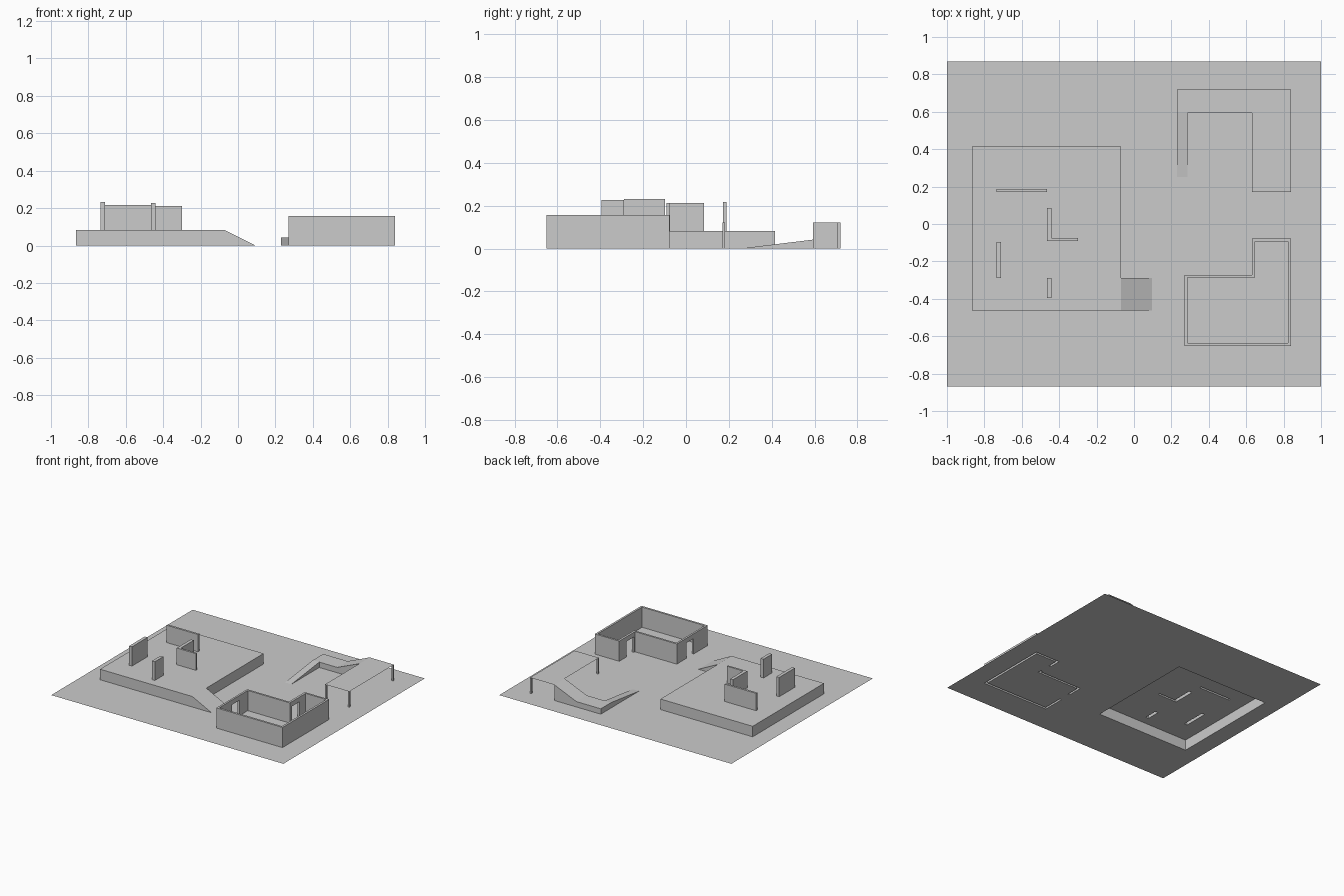
import bpy, bmesh

if "Cube" in bpy.data.objects:
    bpy.data.objects.remove(bpy.data.objects["Cube"])


def finish(name, bm, recalc=True):
    bmesh.ops.remove_doubles(bm, verts=bm.verts[:], dist=1e-4)
    if recalc:
        bmesh.ops.recalc_face_normals(bm, faces=bm.faces[:])
    me = bpy.data.meshes.new(name)
    bm.to_mesh(me)
    bm.free()
    ob = bpy.data.objects.new(name, me)
    bpy.context.collection.objects.link(ob)
    return ob


def rect(x0, x1, y0, y1):
    return [(x0, y0), (x1, y0), (x1, y1), (x0, y1)]


def sheet(name, loops, z):
    """Flat face with the first loop as outline and the others as holes."""
    bm = bmesh.new()
    edges = []
    for loop in loops:
        vs = [bm.verts.new((x, y, z)) for x, y in loop]
        edges += [bm.edges.new((vs[i - 1], vs[i])) for i in range(len(vs))]
    bmesh.ops.triangle_fill(bm, edges=edges, use_beauty=True, normal=(0, 0, 1))
    for f in bm.faces:
        if f.normal.z < 0:
            f.normal_flip()
    return finish(name, bm, False)


def prism(name, loop, z0, z1, top=True, bottom=False):
    """Upright shell over an outline."""
    bm = bmesh.new()
    lo = [bm.verts.new((x, y, z0)) for x, y in loop]
    hi = [bm.verts.new((x, y, z1)) for x, y in loop]
    for i in range(len(loop)):
        bm.faces.new((lo[i - 1], lo[i], hi[i], hi[i - 1]))
    if top:
        bm.faces.new(hi)
    if bottom:
        bm.faces.new(lo[::-1])
    return finish(name, bm)


def ramp(name, stations, end_wall):
    """Lofted walkway: each station is (outer xy, inner xy, height)."""
    bm = bmesh.new()

    def face(*pts):
        uniq = []
        for p in pts:
            if p not in uniq:
                uniq.append(p)
        if len(uniq) > 2:
            bm.faces.new([bm.verts.new(p) for p in uniq])

    for (o0, i0, h0), (o1, i1, h1) in zip(stations, stations[1:]):
        face((*o0, h0), (*o1, h1), (*i1, h1), (*i0, h0))
        face((*o0, 0), (*o1, 0), (*o1, h1), (*o0, h0))
        face((*i0, 0), (*i1, 0), (*i1, h1), (*i0, h0))
    if end_wall:
        o, i, h = stations[-1]
        face((*o, 0), (*i, 0), (*i, h), (*o, h))
    return finish(name, bm)


# Outlines
plinth = rect(-0.865, -0.07, -0.462, 0.415)
walls = [
    ("rear_wall", rect(-0.735, -0.465, 0.172, 0.188), 0.217),
    ("corner_wall", [(-0.465, -0.09), (-0.30, -0.09), (-0.30, -0.075),
                     (-0.44, -0.075), (-0.44, 0.085), (-0.465, 0.085)], 0.212),
    ("side_wall", rect(-0.735, -0.71, -0.29, -0.097), 0.232),
    ("short_wall", rect(-0.465, -0.44, -0.395, -0.29), 0.228),
]
house_long = [(0.27, -0.48), (0.27, -0.652), (0.84, -0.652), (0.84, -0.078),
              (0.63, -0.078), (0.63, -0.17), (0.647, -0.17), (0.647, -0.093),
              (0.824, -0.093), (0.824, -0.636), (0.285, -0.636), (0.285, -0.48)]
house_short = [(0.27, -0.39), (0.285, -0.39), (0.285, -0.287), (0.647, -0.287),
               (0.647, -0.26), (0.63, -0.26), (0.63, -0.272), (0.27, -0.272)]

# Ground sheet, open beneath the plinth and house walls
sheet("ground_sheet", [rect(-1, 1, -0.87, 0.87), plinth, house_long, house_short], 0)

# Plinth with its free-standing walls and access ramp
PH = 0.082
prism("plinth_sides", plinth, 0, PH, top=False)
sheet("plinth_top", [plinth] + [w[1] for w in walls], PH)
for name, loop, h in walls:
    prism(name, loop, PH, h)
ramp("plinth_ramp", [((0.095, -0.462), (0.095, -0.29), 0),
                     ((-0.07, -0.462), (-0.07, -0.29), PH)], False)

# Roofless L-shaped house with two doorways
HH, DOOR = 0.157, 0.12
prism("house_wall_long", house_long, 0, HH)
prism("house_wall_short", house_short, 0, HH)
prism("left_lintel", rect(0.27, 0.285, -0.48, -0.39), DOOR, HH, bottom=True)
prism("step_lintel", rect(0.63, 0.647, -0.26, -0.17), DOOR, HH, bottom=True)

# Turning ramp up to the raised deck
DH = 0.122
ramp("turning_ramp", [
    ((0.23, 0.25), (0.285, 0.25), 0),
    ((0.23, 0.593), (0.285, 0.593), 0.042),
    ((0.23, 0.72), (0.285, 0.593), 0.042),
    ((0.44, 0.72), (0.44, 0.593), 0.042),
    ((0.63, 0.72), (0.63, 0.593), DH)], True)

# Deck on thin corner posts
sheet("deck", [rect(0.63, 0.84, 0.17, 0.72)], DH)
for i, (x, y) in enumerate([(0.63, 0.17), (0.827, 0.17), (0.827, 0.707)]):
    prism(f"deck_post_{i + 1}", rect(x, x + 0.013, y, y + 0.013), 0, DH, top=False)
